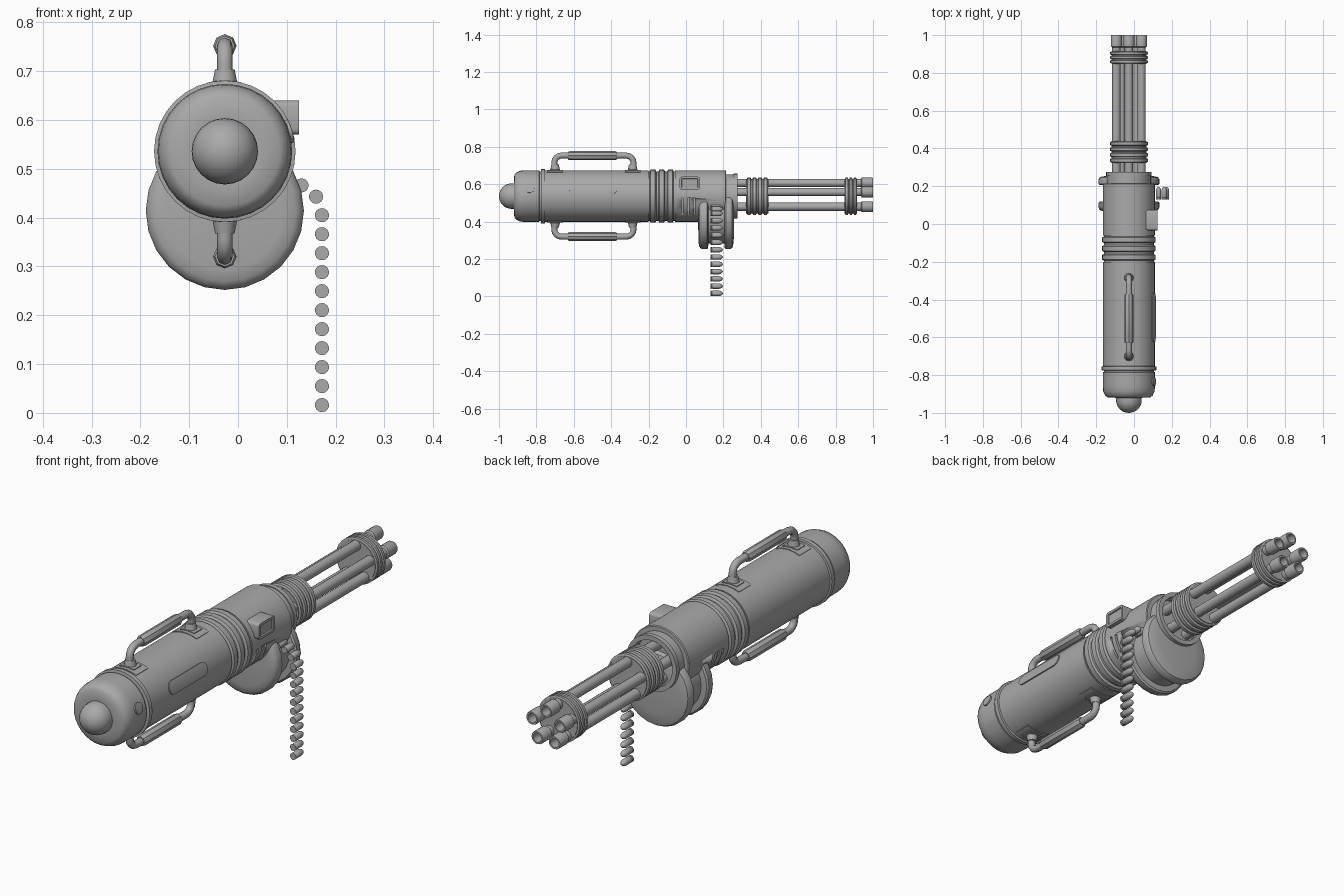
import bpy, bmesh, math
from mathutils import Vector, Matrix

cube = bpy.data.objects.get("Cube")
if cube:
    bpy.data.objects.remove(cube, do_unlink=True)

AX, AZ = -0.027, 0.536          # main axis, running along y
BODY_R = 0.138

metal = bpy.data.materials.new("grey metal")
metal.use_nodes = True
metal.diffuse_color = (0.4, 0.4, 0.4, 1)
metal.node_tree.nodes["Principled BSDF"].inputs["Base Color"].default_value = (0.4, 0.4, 0.4, 1)


def add(name, bm, angle=35):
    bmesh.ops.recalc_face_normals(bm, faces=bm.faces)
    mesh = bpy.data.meshes.new(name)
    bm.to_mesh(mesh)
    bm.free()
    mesh.materials.append(metal)
    ob = bpy.data.objects.new(name, mesh)
    bpy.context.collection.objects.link(ob)
    bpy.ops.object.select_all(action='DESELECT')
    ob.select_set(True)
    bpy.context.view_layer.objects.active = ob
    bpy.ops.object.shade_smooth_by_angle(angle=math.radians(angle))
    return ob


def lathe(name, profile, x=AX, z=AZ, sides=24, angle=35):
    """Turn (y, radius) points around an axis parallel to y."""
    bm = bmesh.new()
    verts = [bm.verts.new((x, y, z + r)) for y, r in profile]
    edges = [bm.edges.new(pair) for pair in zip(verts, verts[1:])]
    bmesh.ops.spin(bm, geom=verts + edges, cent=(x, 0, z), axis=(0, 1, 0),
                   angle=math.tau, steps=sides, use_duplicate=False)
    bmesh.ops.remove_doubles(bm, verts=bm.verts, dist=0.0002)
    return add(name, bm, angle)


def box(bm, centre, size):
    m = Matrix.Translation(centre) @ Matrix.Diagonal((*size, 1))
    return bmesh.ops.create_cube(bm, size=1, matrix=m)["verts"]


def patch(name, angle, y, half_w, half_l, height, rounded=False):
    """Raised panel wrapped on the body; angle is measured from +x towards +z."""
    bm = bmesh.new()
    bmesh.ops.create_grid(bm, x_segments=12, y_segments=1, size=1)
    for v in bm.verts:
        u = half_w * math.sin(v.co.x * math.pi / 2)
        length = half_l
        if rounded:
            length += math.sqrt(max(half_w ** 2 - u ** 2, 1e-8)) - half_w
        a = angle + u / BODY_R
        r = BODY_R - 0.01
        v.co = (AX + r * math.cos(a), y + math.copysign(length, v.co.y), AZ + r * math.sin(a))
    top = bmesh.ops.extrude_face_region(bm, geom=bm.faces[:])["geom"]
    for v in top:
        if isinstance(v, bmesh.types.BMVert):
            out = Vector((v.co.x - AX, 0, v.co.z - AZ)).normalized()
            v.co += out * (height + 0.01)
    return add(name, bm, 40)


def rings(start, end, count, low, high):
    """Profile of evenly spaced raised bands."""
    pts, step = [], (end - start) / count
    for i in range(count):
        a, b = start + i * step, start + (i + 1) * step
        g = step * 0.12
        pts += [(a, low), (a + g, low), (a + 2 * g, high), (b - 2 * g, high), (b - g, low), (b, low)]
    return pts


# Main body, rear cap and front collar
R = BODY_R
body = lathe("main_body", [
    (-0.91, 0), (-0.92, 0.07), (-0.918, 0.112), (-0.908, 0.126), (-0.885, 0.136), (-0.86, R),
    (-0.785, R), (-0.783, 0.132), (-0.776, 0.132), (-0.774, 0.145), (-0.755, 0.145), (-0.753, R)]
    + [(-0.2, R)] + rings(-0.2, -0.06, 3, 0.132, 0.142)
    + [(-0.06, R), (0.212, R), (0.215, 0.134), (0.215, 0.116), (0.255, 0.116), (0.255, 0.12),
       (0.275, 0.12), (0.275, 0.1), (0.23, 0.1), (0.23, 0)], sides=32)

# Vent slits on both flanks
bm = bmesh.new()
for side in (-1, 1):
    for y in (-0.02, 0.012, 0.044):
        box(bm, (AX + side * 0.13, y, 0.475), (0.07, 0.01, 0.1))
cutter = add("vent_cutter", bm)
cutter.hide_render = True
cutter.hide_viewport = True
cut = body.modifiers.new("vents", 'BOOLEAN')
cut.object = cutter
cut.operation = 'DIFFERENCE'
cut.solver = 'EXACT'

# Round rear bulb
lathe("rear_bulb", [(-0.932 - 0.068 * math.cos(t * math.pi / 16), 0.068 * math.sin(t * math.pi / 16))
                    for t in range(9)] + [(-0.9, 0.068)])

# Side panel and button
patch("side_panel", 0.3, -0.495, 0.028, 0.13, 0.005, True)
patch("side_button", 0.3, -0.835, 0.024, 0.024, 0.006, True)

# Side box with a framed, recessed face
bm = bmesh.new()
verts = box(bm, (0.088, 0.02, 0.605), (0.074, 0.108, 0.07))
corners = [e for e in bm.edges if abs(e.verts[0].co.x - e.verts[1].co.x) > 0.01]
bmesh.ops.bevel(bm, geom=corners, offset=0.012, segments=3, profile=0.5, affect='EDGES')
face = max(bm.faces, key=lambda f: f.calc_center_median().x)
bmesh.ops.inset_region(bm, faces=[face], thickness=0.011)
bmesh.ops.inset_region(bm, faces=[face], thickness=0.002, depth=-0.006)
add("side_box", bm)

# Carrying handles above and below
for label, s in (("top", 1), ("bottom", -1)):
    for end, y in (("rear", -0.7), ("front", -0.285)):
        up = s * math.pi / 2
        patch(f"{label}_{end}_plate", up, y, 0.058, 0.042, 0.003)
        patch(f"{label}_{end}_pad", up, y, 0.034, 0.026, 0.007)
        bm = bmesh.new()
        bmesh.ops.create_cone(bm, cap_ends=True, segments=12, radius1=0.026, radius2=0.02, depth=0.03,
                              matrix=Matrix.Translation((AX, y, AZ + s * 0.153))
                              @ Matrix.Rotation(0 if s > 0 else math.pi, 4, 'X'))
        add(f"{label}_{end}_collar", bm)
    curve = bpy.data.curves.new(f"{label}_handle_pipe", 'CURVE')
    curve.dimensions = '3D'
    curve.bevel_depth = 0.016
    curve.bevel_resolution = 2
    curve.use_fill_caps = True
    path = [(-0.704, 0.13), (-0.704, 0.18)]
    path += [(-0.664 - 0.04 * math.cos(t * math.pi / 8), 0.18 + 0.037 * math.sin(t * math.pi / 8))
             for t in range(1, 5)]
    path += [(-0.985 - y, h) for y, h in reversed(path)]
    spline = curve.splines.new('POLY')
    spline.points.add(len(path) - 1)
    for p, (y, h) in zip(spline.points, path):
        p.co = (AX, y, AZ + s * h, 1)
    curve.materials.append(metal)
    pipe = bpy.data.objects.new(f"{label}_handle_pipe", curve)
    bpy.context.collection.objects.link(pipe)
    lathe(f"{label}_handle_grip", [(-0.63, 0), (-0.63, 0.02), (-0.622, 0.024), (-0.378, 0.024),
                                   (-0.37, 0.02), (-0.37, 0)], z=AZ + s * 0.216, sides=8, angle=25)

# Ammunition drum: two discs joined by a narrower hub
lathe("ammo_drum", [(0.065, 0), (0.066, 0.12), (0.07, 0.145), (0.078, 0.157), (0.09, 0.162),
                    (0.112, 0.162), (0.118, 0.155), (0.12, 0.13), (0.205, 0.13), (0.207, 0.155),
                    (0.213, 0.162), (0.235, 0.162), (0.247, 0.155), (0.252, 0.14), (0.256, 0.1),
                    (0.258, 0)], z=0.414)

# Hanging cartridge belt
belt = [(0.172, 0.016 + 0.0389 * i) for i in range(11)] + [(0.16, 0.443), (0.13, 0.466), (0.095, 0.475)]
for i, (x, z) in enumerate(belt):
    lathe(f"cartridge_{i + 1}", [(0.131, 0), (0.131, 0.0145), (0.137, 0.0145), (0.139, 0.012), (0.143, 0.0145),
                                 (0.178, 0.0145), (0.189, 0.011), (0.196, 0.004), (0.197, 0)],
          x=x, z=z, sides=14)

# Five barrels with flared hollow muzzles
for i in range(5):
    a = math.pi / 2 + i * math.tau / 5
    lathe(f"barrel_{i + 1}", [(0.22, 0), (0.22, 0.022), (0.935, 0.022), (0.94, 0.029), (0.995, 0.029),
                              (1.0, 0.027), (1.0, 0.02), (0.95, 0.018), (0.95, 0)],
          x=AX + 0.07 * math.cos(a), z=AZ + 0.07 * math.sin(a), sides=16)

# Ribbed clamps around the barrels
for name, a, b, n in (("rear_clamp", 0.322, 0.44, 4), ("front_clamp", 0.848, 0.915, 3)):
    lathe(name, [(a, 0)] + rings(a, b, n, 0.092, 0.1) + [(b, 0)])
